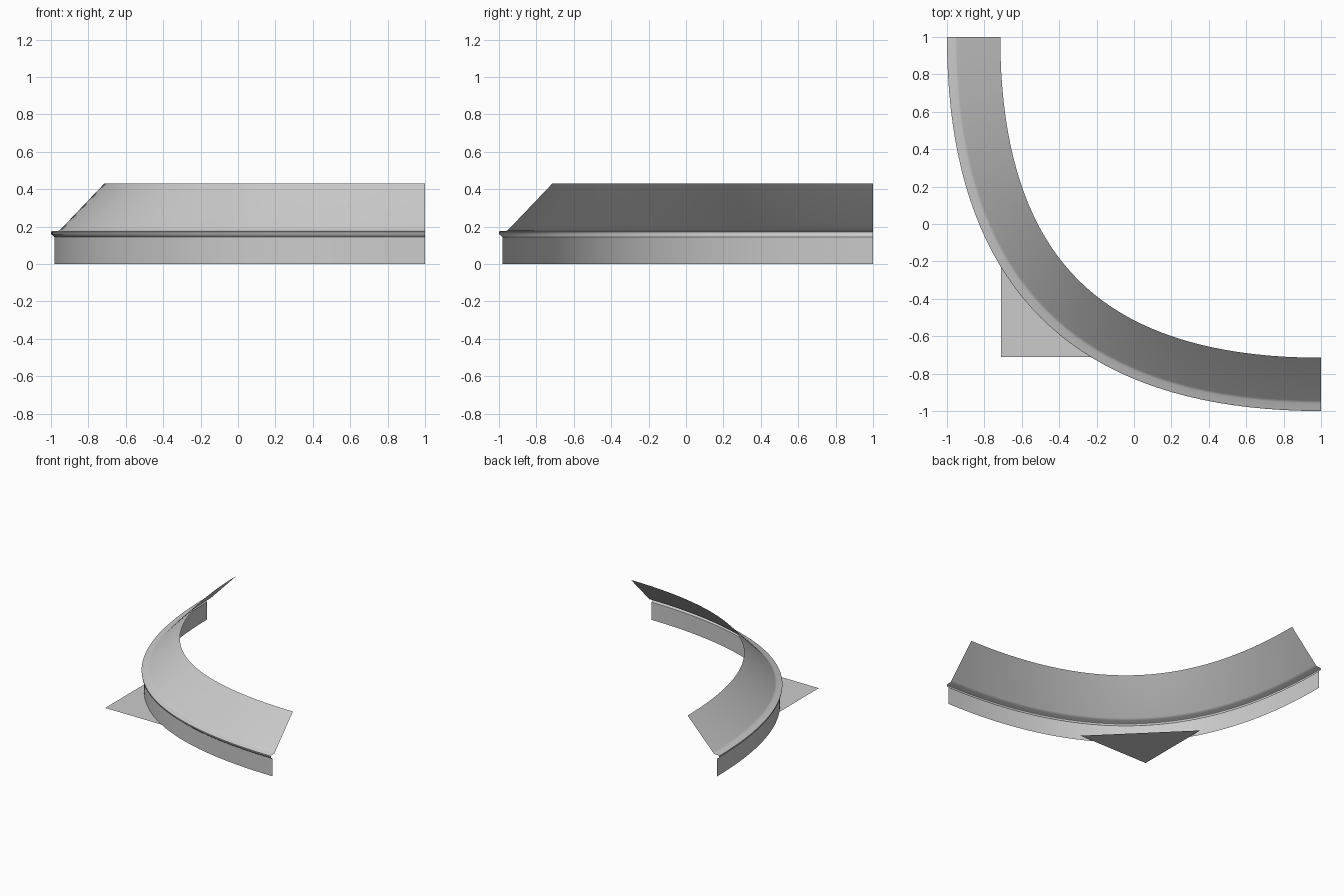
import bpy
import bmesh
import math
from mathutils import Vector

if "Cube" in bpy.data.objects:
    bpy.data.objects.remove(bpy.data.objects["Cube"], do_unlink=True)

# Single plain grey
grey = bpy.data.materials.new("light grey")
grey.use_nodes = True
colour = (0.6, 0.6, 0.6, 1)
grey.diffuse_color = colour
grey.node_tree.nodes["Principled BSDF"].inputs["Base Color"].default_value = colour

STEPS = 40


def finish(name, bm):
    mesh = bpy.data.meshes.new(name)
    bm.to_mesh(mesh)
    bm.free()
    mesh.materials.append(grey)
    obj = bpy.data.objects.new(name, mesh)
    bpy.context.collection.objects.link(obj)
    return obj


def path_point(t, inset, z):
    """Point on the parabolic corner curve, moved inwards by inset."""
    base = Vector((-1 + 2 * t * t, -1 + 2 * (1 - t) ** 2, z))
    return base + Vector((1 - t, t, 0)).normalized() * inset


def sweep(name, profile):
    """Sweep an open profile of (inset, height) pairs along the corner curve."""
    bm = bmesh.new()
    rows = [[bm.verts.new(path_point(i / STEPS, d, z)) for d, z in profile]
            for i in range(STEPS + 1)]
    for a, b in zip(rows, rows[1:]):
        for j in range(len(profile) - 1):
            bm.faces.new((a[j], b[j], b[j + 1], a[j + 1]))
    obj = finish(name, bm)
    bpy.ops.object.select_all(action="DESELECT")
    obj.select_set(True)
    bpy.context.view_layer.objects.active = obj
    bpy.ops.object.shade_smooth_by_angle(angle=math.radians(50))


# Upright curved wall
sweep("curved_wall", [(0.018, 0), (0.018, 0.145)])

# Sloping roof with its small eave lip
sweep("curved_roof", [(0.018, 0.145), (0.002, 0.158), (0, 0.172), (0.008, 0.177),
                      (0.042, 0.178), (0.056, 0.19), (0.285, 0.43)])

# Flat triangle on the ground at the outer corner
bm = bmesh.new()
corner, end = -0.71, -0.07
bm.faces.new([bm.verts.new(p) for p in
              ((corner, corner, 0), (end, corner, 0), (corner, end, 0))])
finish("corner_ground_plate", bm)
